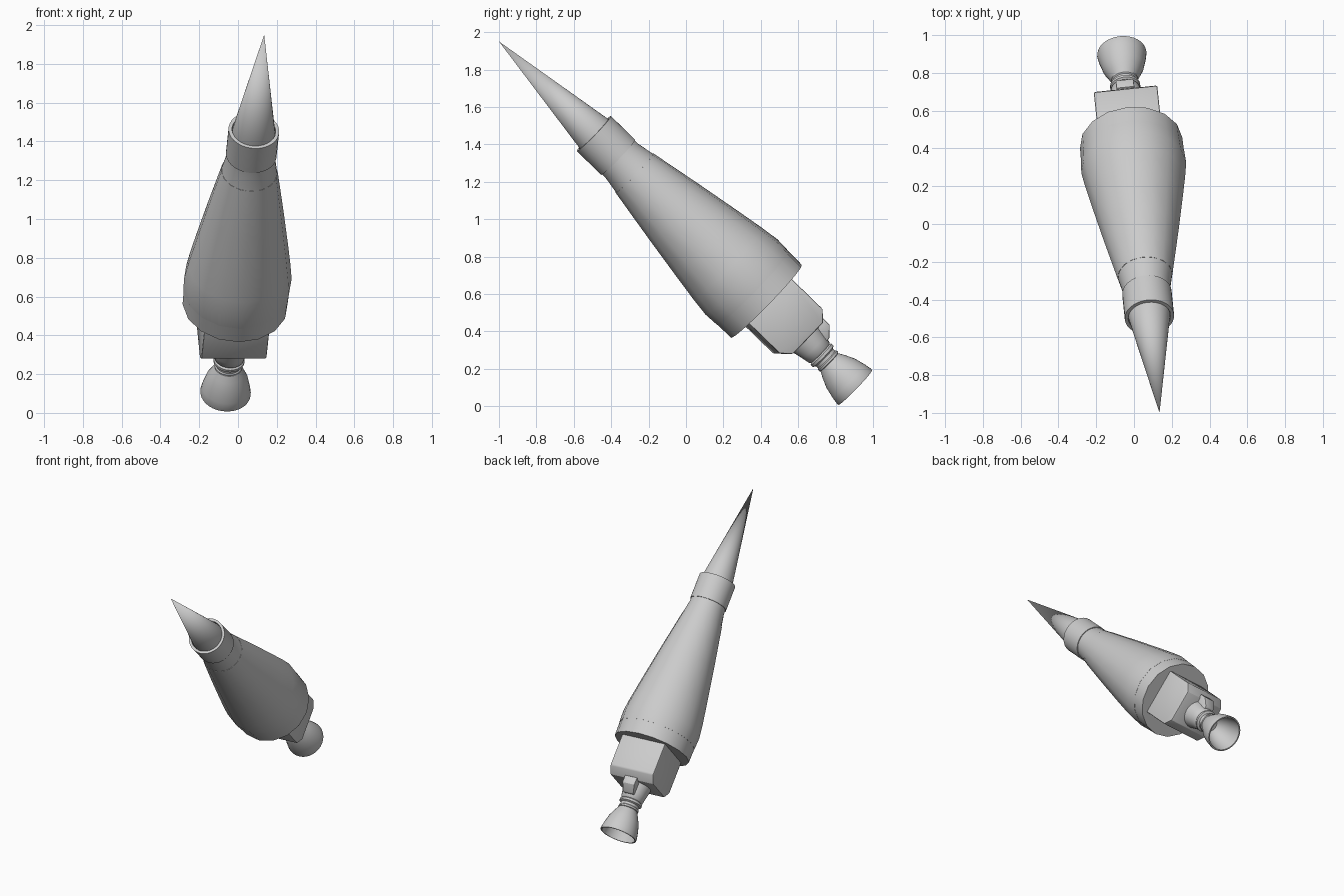
import bpy, bmesh, math
from mathutils import Matrix, Vector

cube = bpy.data.objects.get("Cube")
if cube:
    bpy.data.objects.remove(cube)

# One flat grey for the whole model
grey = bpy.data.materials.new("light_grey")
grey.use_nodes = True
COLOUR = (0.6, 0.6, 0.6, 1)
grey.diffuse_color = COLOUR
grey.node_tree.nodes["Principled BSDF"].inputs["Base Color"].default_value = COLOUR

# Tilted frame: local z runs from the nozzle rim to the needle tip
TAIL = Vector((-0.065, 0.905, 0.10))
TIP = Vector((0.135, -1.0, 1.95))
LENGTH = (TIP - TAIL).length
axis = (TIP - TAIL).normalized()
side = Vector((-axis.y, axis.x, 0)).normalized()
up = axis.cross(side)
FRAME = Matrix.Translation(TAIL) @ Matrix((side, up, axis)).transposed().to_4x4()


def finish(name, bm, angle=35):
    bmesh.ops.recalc_face_normals(bm, faces=bm.faces)
    mesh = bpy.data.meshes.new(name)
    bm.to_mesh(mesh)
    bm.free()
    mesh.materials.append(grey)
    obj = bpy.data.objects.new(name, mesh)
    bpy.context.collection.objects.link(obj)
    obj.matrix_world = FRAME
    bpy.ops.object.select_all(action="DESELECT")
    obj.select_set(True)
    bpy.context.view_layer.objects.active = obj
    bpy.ops.object.shade_smooth_by_angle(angle=math.radians(angle))
    return obj


def lathe(name, profile, sides=32, closed=False):
    """Turn (distance, radius) points around the axis."""
    bm = bmesh.new()
    verts = [bm.verts.new((0, r, t)) for t, r in profile]
    edges = [bm.edges.new(pair) for pair in zip(verts, verts[1:])]
    if closed:
        edges.append(bm.edges.new((verts[-1], verts[0])))
    bmesh.ops.spin(bm, geom=verts + edges, axis=(0, 0, 1), cent=(0, 0, 0),
                   angle=math.tau, steps=sides, use_merge=True)
    bmesh.ops.remove_doubles(bm, verts=bm.verts, dist=0.0005)
    return finish(name, bm)


def extrude_outline(name, outline, half, bevel, taper=1.0):
    """Extrude an (up, distance) outline across the side direction."""
    bm = bmesh.new()
    ends = [[bm.verts.new((s * half * (taper if t == outline[0][1] else 1), u, t))
             for u, t in outline] for s in (-1, 1)]
    n = len(outline)
    for ring in ends:
        bm.faces.new(ring)
    for i in range(n):
        j = (i + 1) % n
        bm.faces.new((ends[0][i], ends[0][j], ends[1][j], ends[1][i]))
    bmesh.ops.recalc_face_normals(bm, faces=bm.faces)
    bmesh.ops.bevel(bm, geom=bm.edges[:], offset=bevel, segments=2,
                    profile=0.5, affect="EDGES")
    return finish(name, bm, 25)


# Needle and its open collar
lathe("needle", [(LENGTH, 0), (1.95, 0.110), (1.90, 0.112), (1.90, 0)])
lathe("collar", [(1.772, 0.08), (1.772, 0.131), (1.954, 0.131),
                 (1.954, 0.113), (1.88, 0.113), (1.88, 0.08)], closed=True)

# Body: neck, long swelling shell and base band
lathe("neck", [(1.80, 0), (1.80, 0.124), (1.74, 0.127), (1.646, 0.144), (1.62, 0)])
lathe("body_shell", [(1.65, 0), (1.65, 0.146), (1.50, 0.173), (1.337, 0.202),
                     (1.10, 0.242), (0.95, 0.266), (0.85, 0.279),
                     (0.764, 0.275), (0.76, 0)], 16)
lathe("base_band", [(0.764, 0), (0.764, 0.274), (0.663, 0.272), (0.663, 0)], 16)

# Square block with its two cross edges chamfered
extrude_outline("mount_block", [(-0.114, 0.377), (0.117, 0.377), (0.168, 0.43),
                                (0.168, 0.68), (-0.164, 0.68), (-0.164, 0.43)],
                0.169, 0.008)

# Stepped stem
lathe("stem", [(0.40, 0), (0.40, 0.10), (0.37, 0.098), (0.31, 0.085), (0.27, 0.078),
               (0.262, 0.070), (0.255, 0.080), (0.24, 0.080), (0.232, 0.066),
               (0.215, 0.066), (0.21, 0.072), (0.198, 0.072), (0.19, 0.060), (0.18, 0)])

# Small wedge housing on top of the stem
extrude_outline("stem_housing", [(0.05, 0.285), (0.09, 0.285), (0.142, 0.335),
                                 (0.142, 0.39), (0.05, 0.39)], 0.048, 0.006, 0.8)

# Hollow bell nozzle
lathe("nozzle_bell", [(0.200, 0), (0.200, 0.064), (0.16, 0.086), (0.11, 0.109),
                      (0.05, 0.124), (0.008, 0.131), (0, 0.129), (0, 0.120),
                      (0.05, 0.112), (0.11, 0.096), (0.16, 0.072), (0.185, 0.05),
                      (0.185, 0)])
